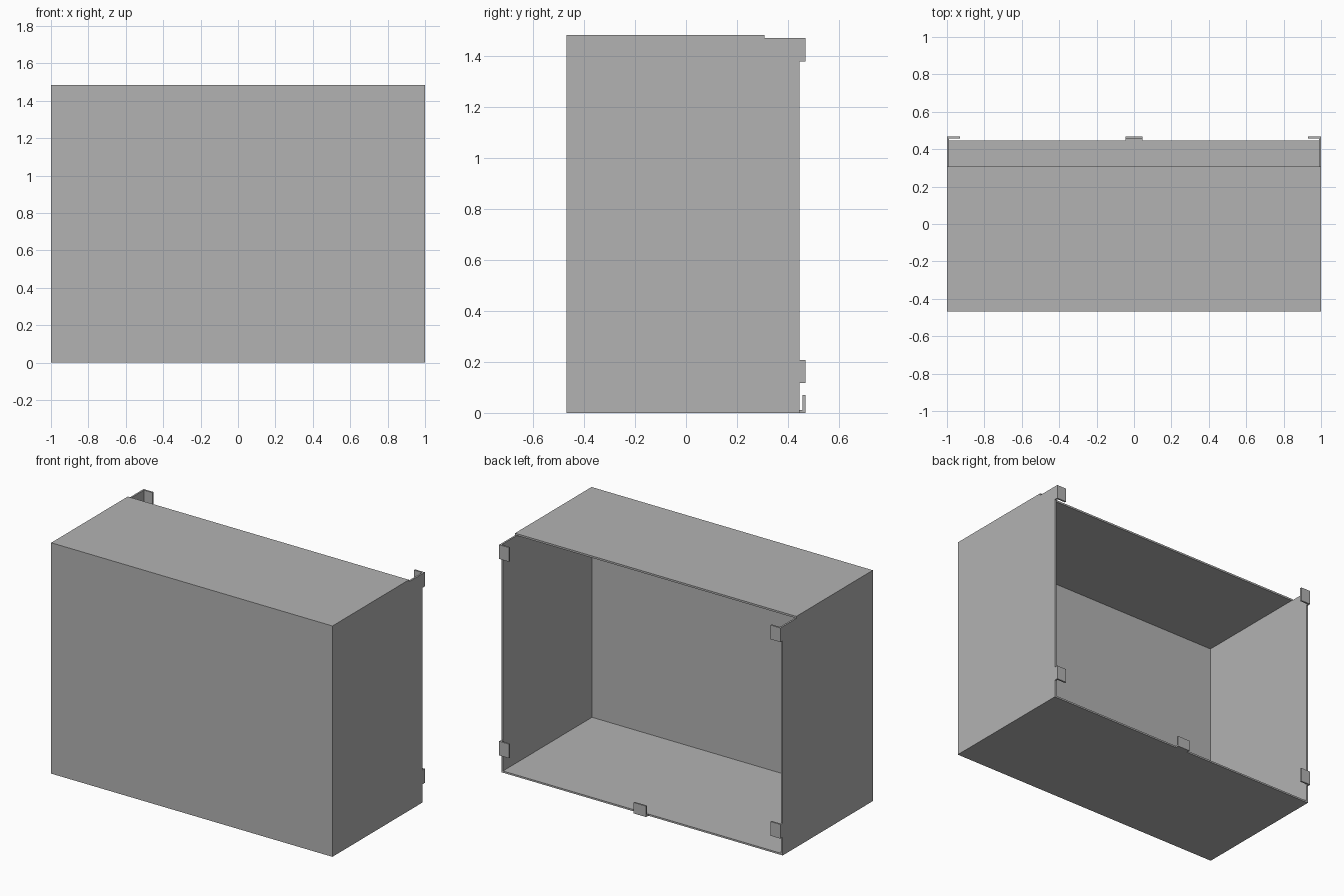
import bpy
import bmesh
from mathutils import Vector

if "Cube" in bpy.data.objects:
    bpy.data.objects.remove(bpy.data.objects["Cube"], do_unlink=True)

WALL = 0.011
HEIGHT = 1.484
FRONT, RIM, BACK = -0.469, 0.446, 0.469
SIDE_TOP = HEIGHT - 0.012   # side walls end just below the top panel
TOP_BACK = 0.308            # rear edge of the shortened top panel

grey = bpy.data.materials.new("grey metal")
grey.use_nodes = True
grey.diffuse_color = (0.45, 0.45, 0.45, 1)
grey.node_tree.nodes["Principled BSDF"].inputs["Base Color"].default_value = grey.diffuse_color


def add_box(bm, low, high):
    low, high = Vector(low), Vector(high)
    verts = bmesh.ops.create_cube(bm, size=1)["verts"]
    bmesh.ops.scale(bm, vec=high - low, verts=verts)
    bmesh.ops.translate(bm, vec=(low + high) / 2, verts=verts)


def make(name, *boxes):
    mesh = bpy.data.meshes.new(name)
    bm = bmesh.new()
    for low, high in boxes:
        add_box(bm, low, high)
    bm.to_mesh(mesh)
    bm.free()
    obj = bpy.data.objects.new(name, mesh)
    bpy.context.collection.objects.link(obj)
    mesh.materials.append(grey)
    return obj


def cut(target, cutter):
    mod = target.modifiers.new(cutter.name, "BOOLEAN")
    mod.operation = "DIFFERENCE"
    mod.solver = "EXACT"
    mod.object = cutter
    cutter.hide_render = True
    cutter.display_type = "WIRE"
    cutter.hide_set(True)


# Casing: open at the back, with the top panel cut short
casing = make("casing", ((-1, FRONT, 0), (1, RIM, HEIGHT)))
cut(casing, make("cavity_cutter",
                 ((WALL - 1, FRONT + WALL, WALL), (1 - WALL, 1, SIDE_TOP))))
cut(casing, make("top_notch_cutter",
                 ((-1.1, TOP_BACK, SIDE_TOP - 0.001), (1.1, 1, HEIGHT + 0.1))))

# Side clips: a neck continuing the wall, then a plate turned inward
PLATE = BACK - WALL
for side, sign in (("left", 1), ("right", -1)):
    for level, low, high in (("upper", 1.38, SIDE_TOP - 0.001), ("lower", 0.117, 0.208)):
        def span(inner):
            return sorted((sign * inner, sign))
        neck, plate = span(1 - WALL), span(0.93)
        make(f"{side}_{level}_clip",
             ((neck[0], RIM, low), (neck[1], PLATE, high)),
             ((plate[0], PLATE, low), (plate[1], BACK, high)))

# Bottom clip: a neck continuing the floor, then a plate turned upward
make("bottom_clip",
     ((-0.045, RIM, 0), (0.045, PLATE, WALL)),
     ((-0.045, PLATE, 0), (0.045, BACK, 0.07)))
